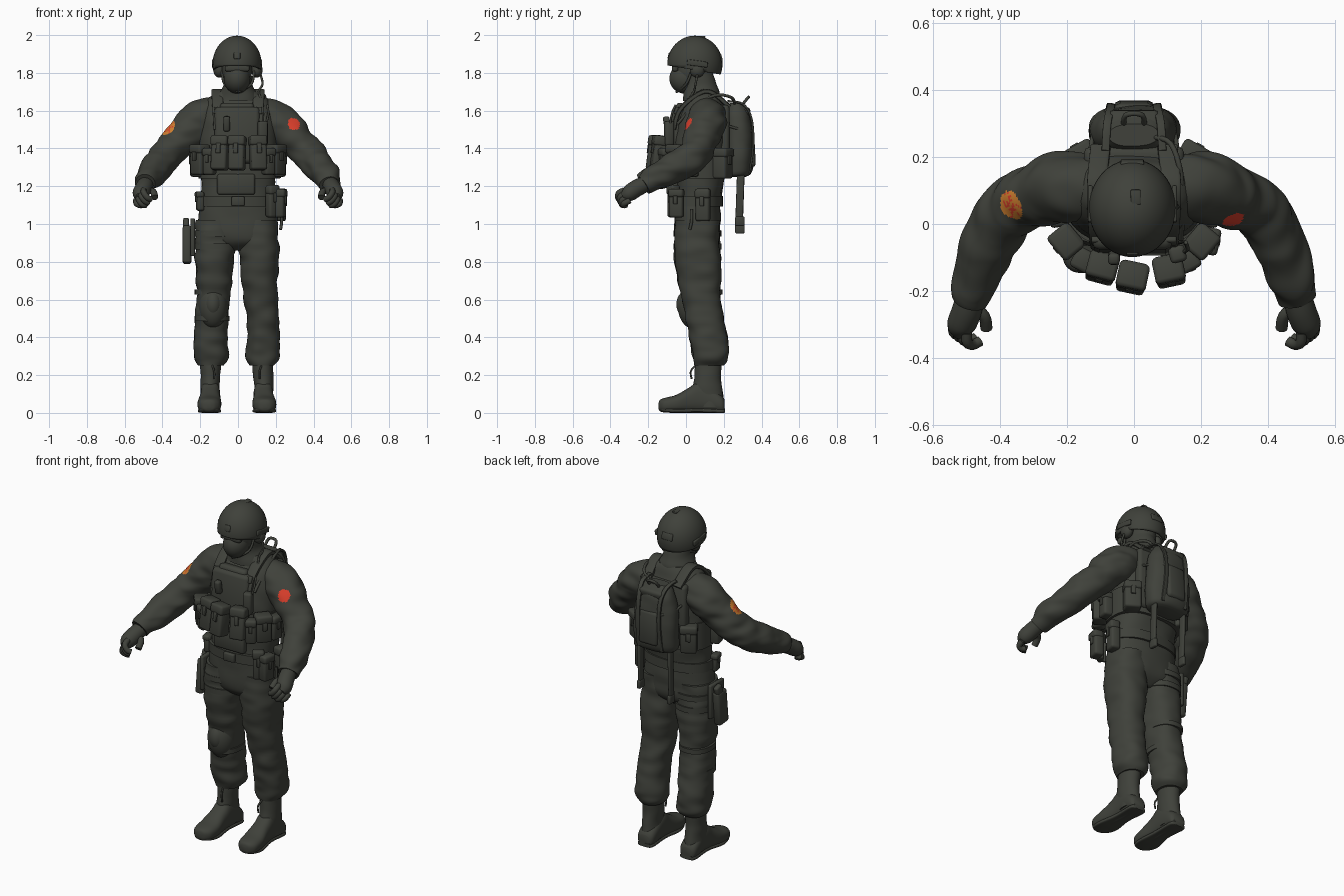
import bpy, bmesh, math, random
from mathutils import Vector, Matrix, noise

random.seed(4)
if "Cube" in bpy.data.objects:
    bpy.data.objects.remove(bpy.data.objects["Cube"])


def material(name, colour):
    mat = bpy.data.materials.new(name)
    mat.use_nodes = True
    mat.diffuse_color = (*colour, 1)
    mat.node_tree.nodes["Principled BSDF"].inputs["Base Color"].default_value = (*colour, 1)
    return mat


OLIVE = material("dark_olive", (.05, .053, .043))
RED = material("patch_red", (.72, .05, .025))
ORANGE = material("patch_orange", (.65, .22, .03))


def finish(name, bm, angle=40):
    bmesh.ops.recalc_face_normals(bm, faces=bm.faces)
    mesh = bpy.data.meshes.new(name)
    bm.to_mesh(mesh)
    bm.free()
    mesh.materials.append(OLIVE)
    mesh.shade_smooth()
    mesh.set_sharp_from_angle(angle=math.radians(angle))
    obj = bpy.data.objects.new(name, mesh)
    bpy.context.collection.objects.link(obj)
    return obj


def spline(rows, steps):
    # Smooth curve through the rows, radii included
    ext = [rows[0], *rows, rows[-1]]
    out = []
    for a, b, c, d in zip(ext, ext[1:], ext[2:], ext[3:]):
        for k in range(steps):
            t = k / steps
            out.append([q + t / 2 * (r - p + t * (2*p - 5*q + 4*r - s + t * (3*(q - r) + s - p)))
                        for p, q, r, s in zip(a, b, c, d)])
    return out + [list(rows[-1])]


def loft(name, rows, axis=None, sides=32, steps=5, power=2, fold=0):
    # Each row is x, y, z and two radii; the section follows the path or a fixed axis
    pts = spline(rows, steps)
    centres = [Vector(p[:3]) for p in pts]
    bm, rings, u = bmesh.new(), [], None
    for i, p in enumerate(pts):
        t = Vector(axis) if axis else centres[min(i + 1, len(pts) - 1)] - centres[max(i - 1, 0)]
        t.normalize()
        if u is None:
            u = Vector((0, 1, 0)) if abs(t.x) > .7 else Vector((1, 0, 0))
        u = (u - t * u.dot(t)).normalized()
        v = t.cross(u)
        ring = []
        for k in range(sides):
            a = math.tau * k / sides
            c, s = math.cos(a), math.sin(a)
            off = (u * math.copysign(abs(c) ** (2 / power), c) * p[3]
                   + v * math.copysign(abs(s) ** (2 / power), s) * p[4])
            co = centres[i] + off
            if fold:
                n = noise.noise(Vector((co.x * 9, co.y * 9, co.z * 18)))
                co += off.normalized() * fold * n
            co.z = max(co.z, 0)
            ring.append(bm.verts.new(co))
        rings.append(ring)
    for lo, hi in zip(rings, rings[1:]):
        for k in range(sides):
            j = (k + 1) % sides
            bm.faces.new((lo[k], lo[j], hi[j], hi[k]))
    bm.faces.new(rings[0])
    bm.faces.new(rings[-1])
    return finish(name, bm)


UP, FORWARD = (0, 0, 1), (0, -1, 0)


def tube(name, points, r):
    return loft(name, [(*p, r, r) for p in points], sides=10, steps=4)


def strap(name, points, width, thick):
    return loft(name, [(*p, width, thick) for p in points], sides=16, power=5)


def band(name, x, y, z, rx, ry, h):
    rows = [(x, y, z - h, rx, ry), (x, y, z + h, rx, ry)]
    return loft(name, rows, UP, steps=1, power=2.3)


def box(name, loc, size, turn=0, tilt=0, bevel=.012):
    bm = bmesh.new()
    bmesh.ops.create_cube(bm, size=1, matrix=Matrix.Diagonal((*size, 1)))
    bmesh.ops.bevel(bm, geom=bm.edges[:], offset=min(bevel, min(size) * .3),
                    segments=2, profile=.5, affect='EDGES')
    spin = Matrix.Rotation(math.radians(turn), 4, 'Z') @ Matrix.Rotation(math.radians(tilt), 4, 'X')
    bm.transform(Matrix.Translation(loc) @ spin)
    return finish(name, bm, 50)


def pouch(name, loc, size, turn=0, tilt=0):
    # Body, overhanging flap and buckle
    w, d, h = size
    spin = Matrix.Rotation(math.radians(turn), 3, 'Z') @ Matrix.Rotation(math.radians(tilt), 3, 'X')
    at = lambda *o: Vector(loc) + spin @ Vector(o)
    box(name, loc, size, turn, tilt)
    box(name + "_flap", at(0, -.005, h * .36), (w * 1.08, d * 1.05, h * .3), turn, tilt)
    box(name + "_buckle", at(0, -d * .55, h * .12), (w * .3, .012, h * .3), turn, tilt, .004)


def ball(name, loc, radii, cut=None):
    bm = bmesh.new()
    bmesh.ops.create_uvsphere(bm, u_segments=40, v_segments=24, radius=1,
                              matrix=Matrix.Translation(loc) @ Matrix.Diagonal((*radii, 1)))
    if cut:
        bmesh.ops.bisect_plane(bm, geom=bm.verts[:] + bm.edges[:] + bm.faces[:],
                               plane_co=cut[0], plane_no=cut[1], clear_inner=True)
    return finish(name, bm)


def paint_patch(obj, centre, normal, radius, mats):
    # Recolour the faces lying within a disc on the sleeve
    centre, normal = Vector(centre), Vector(normal).normalized()
    for mat in mats:
        obj.data.materials.append(mat)
    for f in obj.data.polygons:
        off = f.center - centre
        flat = (off - normal * off.dot(normal)).length
        if f.normal.dot(normal) > .2 and off.length < .1 and flat < radius:
            speckle = len(mats) > 1 and random.random() < .7 * (1 - flat / radius)
            f.material_index = 2 if speckle else 1


# Torso, hips and neck
loft("torso", [(0, .06, 1.08, .195, .12), (0, .07, 1.2, .195, .125), (0, .08, 1.32, .2, .14),
               (0, .08, 1.46, .205, .145), (0, .09, 1.58, .195, .13), (0, .1, 1.66, .16, .095),
               (0, .09, 1.7, .1, .08)], UP, sides=48, power=2.4, fold=.008)
loft("hips", [(0, .06, .86, .06, .06), (0, .06, .91, .185, .115), (0, .06, 1, .21, .122),
              (0, .06, 1.12, .2, .12)], UP, sides=48, power=2.4, fold=.006)
loft("neck_scarf", [(0, .085, 1.65, .12, .1), (0, .08, 1.7, .095, .095), (0, .07, 1.75, .075, .09),
                    (0, .06, 1.8, .07, .085)], UP, fold=.008)
band("belt", 0, .06, 1.12, .208, .135, .028)
box("belt_buckle", (0, -.08, 1.12), (.07, .025, .05))

# Head, mask, glasses and helmet
ball("head", (-.005, .04, 1.82), (.08, .105, .12))
ball("face_mask", (-.005, -.005, 1.77), (.07, .083, .08))
box("glasses", (-.005, -.058, 1.826), (.13, .03, .036))
shell = ball("helmet", (-.005, .047, 1.845), (.13, .146, .152),
             ((0, -.1, 1.84), (0, .05, .29)))
rim = shell.modifiers.new("thickness", 'SOLIDIFY')
rim.thickness = .014
box("helmet_front_mount", (-.005, -.088, 1.89), (.035, .014, .035), tilt=-15)
box("helmet_top_patch", (.005, .08, 1.99), (.03, .045, .012))
box("helmet_rear_mount", (-.005, .182, 1.88), (.07, .018, .04), tilt=15)
for s in (-1, 1):
    box("helmet_rail", (s * .126 - .005, .06, 1.85), (.014, .11, .03), tilt=-8)
    ball("ear_cup", (s * .1, .06, 1.815), (.03, .04, .04))
    tube("chin_strap", [(s * .085, .03, 1.81), (s * .07, 0, 1.74), (0, -.05, 1.7)], .007)
tube("headset_cable", [(.12, .06, 1.79), (.13, .05, 1.74), (.11, .04, 1.7), (.13, 0, 1.64)], .006)

# Arms and hands
for s, side in ((-1, "right"), (1, "left")):
    arm = loft(side + "_sleeve", [(s * x, y, z, r, r) for x, y, z, r in (
        (.1, .11, 1.59, .085), (.2, .11, 1.545, .106), (.29, .088, 1.462, .096), (.375, .04, 1.368, .087),
        (.435, -.06, 1.298, .081), (.472, -.16, 1.25, .07), (.488, -.225, 1.21, .055))],
        sides=96, steps=20, fold=.013)
    if s < 0:
        paint_patch(arm, (-.355, .062, 1.488), (-.5, -.35, .8), .045, (ORANGE, RED))
    else:
        paint_patch(arm, (.29, .024, 1.517), (.3, -.6, .65), .034, (RED,))
    loft(side + "_palm", [(s * x, y, z, r, r) for x, y, z, r in (
        (.487, -.21, 1.215, .042), (.5, -.26, 1.19, .045), (.517, -.305, 1.16, .042),
        (.52, -.335, 1.145, .02))], sides=20)
    for i in range(4):
        k = Vector((.5, -.325, 1.18)).lerp(Vector((.54, -.295, 1.125)), i / 3)
        bend = [k + Vector(o) for o in ((0, 0, 0), (-.002, -.03, -.015), (-.02, -.035, -.04), (-.04, -.025, -.05))]
        tube(side + "_finger", [(s * p.x, p.y, max(p.z, 1.1)) for p in bend], .016)
    tube(side + "_thumb", [(s * .48, -.25, 1.18), (s * .448, -.275, 1.17), (s * .441, -.312, 1.14)], .018)

# Trousers and boots
for s, side in ((-1, "right"), (1, "left")):
    X = lambda x: s * x - .006
    loft(side + "_trouser_leg", [(X(x), y, z, rx, ry) for z, x, rx, y, ry in (
        (1.02, .115, .1, .06, .115), (.9, .115, .109, .06, .12), (.78, .12, .102, .065, .12),
        (.64, .124, .091, .075, .106), (.5, .135, .087, .1, .1), (.38, .138, .089, .12, .1),
        (.29, .136, .088, .13, .095), (.25, .138, .065, .12, .075))],
        UP, sides=40, steps=8, power=2.3, fold=.011)
    loft(side + "_boot_shaft", [(X(x), y, z, rx, ry) for z, x, rx, y, ry in (
        (.03, .142, .05, .13, .07), (.12, .142, .05, .115, .078), (.2, .14, .053, .115, .07),
        (.3, .138, .057, .12, .072))], UP, fold=.004)
    loft(side + "_boot_foot", [(X(x), y, z, w, h) for y, x, w, z, h in (
        (.205, .14, .035, .035, .035), (.18, .14, .052, .05, .05), (.08, .14, .052, .085, .085),
        (.02, .142, .054, .068, .068), (-.05, .145, .063, .048, .048), (-.11, .147, .058, .041, .039),
        (-.138, .148, .036, .039, .03), (-.146, .148, .012, .037, .012))], FORWARD, power=2.5)
    loft(side + "_boot_sole", [(X(x), y, z, w, .011) for y, x, w, z in (
        (.206, .14, .03, .012), (.185, .14, .05, .01), (.06, .14, .046, .014), (-.05, .145, .062, .011),
        (-.12, .147, .048, .018), (-.138, .148, .022, .026))], FORWARD, power=4)
    tube(side + "_boot_lace", [(X(.13), .05, .25), (X(.12), .025, .22), (X(.12), .03, .18)], .005)

# Right leg gear: holster, thigh straps and knee pad
for z in (.88, .95):
    band("thigh_strap", -.12, .062, z, .112, .127, .016)
box("holster_plate", (-.24, .06, .93), (.025, .13, .2))
box("holster", (-.27, .06, .89), (.045, .085, .2), tilt=-6)
box("pistol_grip", (-.275, .085, .99), (.03, .05, .08), tilt=-20)
ball("knee_pad", (-.132, .04, .565), (.078, .083, .12))
ball("knee_pad_cap", (-.132, .02, .575), (.053, .071, .08))
for z in (.5, .64):
    band("knee_strap", -.137, .088, z, .092, .106, .014)

# Vest and chest rig
loft("vest_cummerbund", [(0, .075, z, .21, .147) for z in (1.24, 1.31, 1.4)], UP, sides=48, power=2.6)
box("vest_front", (-.005, -.05, 1.47), (.24, .07, .3), tilt=-4, bevel=.025)
box("vest_back", (0, .2, 1.45), (.3, .06, .36), bevel=.025)
box("vest_bib", (-.005, -.03, 1.59), (.18, .06, .1), tilt=-12, bevel=.02)
box("belly_panel", (-.01, -.06, 1.21), (.2, .04, .11), bevel=.015)
for s in (-1, 1):
    strap("shoulder_strap", [(s * .1, -.065, 1.5), (s * .105, -.035, 1.6), (s * .11, .05, 1.68),
                             (s * .11, .13, 1.7), (s * .1, .23, 1.62)], .03, .012)
    box("strap_buckle", (s * .105, -.05, 1.6), (.045, .02, .04), tilt=-20)
    pouch("side_rig_pouch", (s * .2, -.05, 1.34), (.085, .075, .16), s * 50)
    pouch("outer_rig_pouch", (s * .22, .03, 1.32), (.07, .06, .14), s * 80)
    pouch("rear_vest_pouch", (s * .16 + .01, .185, 1.32), (.09, .1, .16), s * 150)
for x, y, turn in ((-.095, -.13, -15), (-.005, -.16, -12), (.105, -.14, 12)):
    pouch("magazine_pouch", (x, y, 1.375), (.085, .075, .18), turn, -8)
for x in (-.15, .16):
    pouch("small_rig_pouch", (x, -.105, 1.33), (.06, .06, .14), x * 180)
box("radio", (.13, -.09, 1.48), (.05, .05, .13), 15)
tube("radio_antenna", [(.145, -.085, 1.52), (.16, -.075, 1.58), (.155, -.055, 1.63)], .006)
box("chest_light", (-.06, -.1, 1.53), (.035, .035, .08), 0, 10)

# Belt pouches
for y, z, h in ((-.05, 1.11, .15), (.09, 1.1, .17)):
    pouch("left_hip_pouch", (.222, y, z), (.075, .055, h), 78)
pouch("left_front_pouch", (.18, -.065, 1.12), (.06, .05, .17), 35)
pouch("right_hip_pouch", (-.2, .01, 1.12), (.06, .04, .1), -80)
tube("hip_lanyard", [(.23, .03, 1.08), (.232, .03, 1.02), (.225, .02, .97)], .008)

# Backpack
loft("backpack", [(0, .265, 1.25, .1, .055), (0, .275, 1.28, .132, .075), (0, .28, 1.42, .133, .08),
                  (0, .275, 1.53, .122, .075), (0, .27, 1.6, .1, .06), (0, .265, 1.64, .075, .035)],
     UP, sides=40, power=2.3, fold=.006)
box("backpack_pocket", (0, .335, 1.4), (.12, .06, .2), tilt=3, bevel=.025)
box("backpack_lid", (0, .285, 1.6), (.15, .11, .05), tilt=-12, bevel=.02)
tube("backpack_handle", [(-.03, .28, 1.61), (-.025, .325, 1.665), (.025, .325, 1.665), (.03, .28, 1.61)], .008)
for s in (-1, 1):
    strap("backpack_strap", [(s * .085, .22, 1.65), (s * .08, .3, 1.635), (s * .07, .345, 1.56),
                             (s * .07, .355, 1.42), (s * .075, .335, 1.27)], .012, .006)
    box("hanging_strap", (s * .1, .285, 1.12 + s * .01), (.016, .04, .28 - s * .02), tilt=-2)
    box("strap_end", (s * .1, .285, .995 + s * .02), (.022, .05, .05))
    tube("side_compression_strap", [(s * .13, .22, 1.52), (s * .115, .29, 1.5), (s * .07, .35, 1.49)], .007)
tube("hydration_hose", [(.06, .26, 1.63), (.11, .24, 1.67), (.14, .15, 1.68), (.145, .03, 1.61), (.14, -.045, 1.53)], .008)
